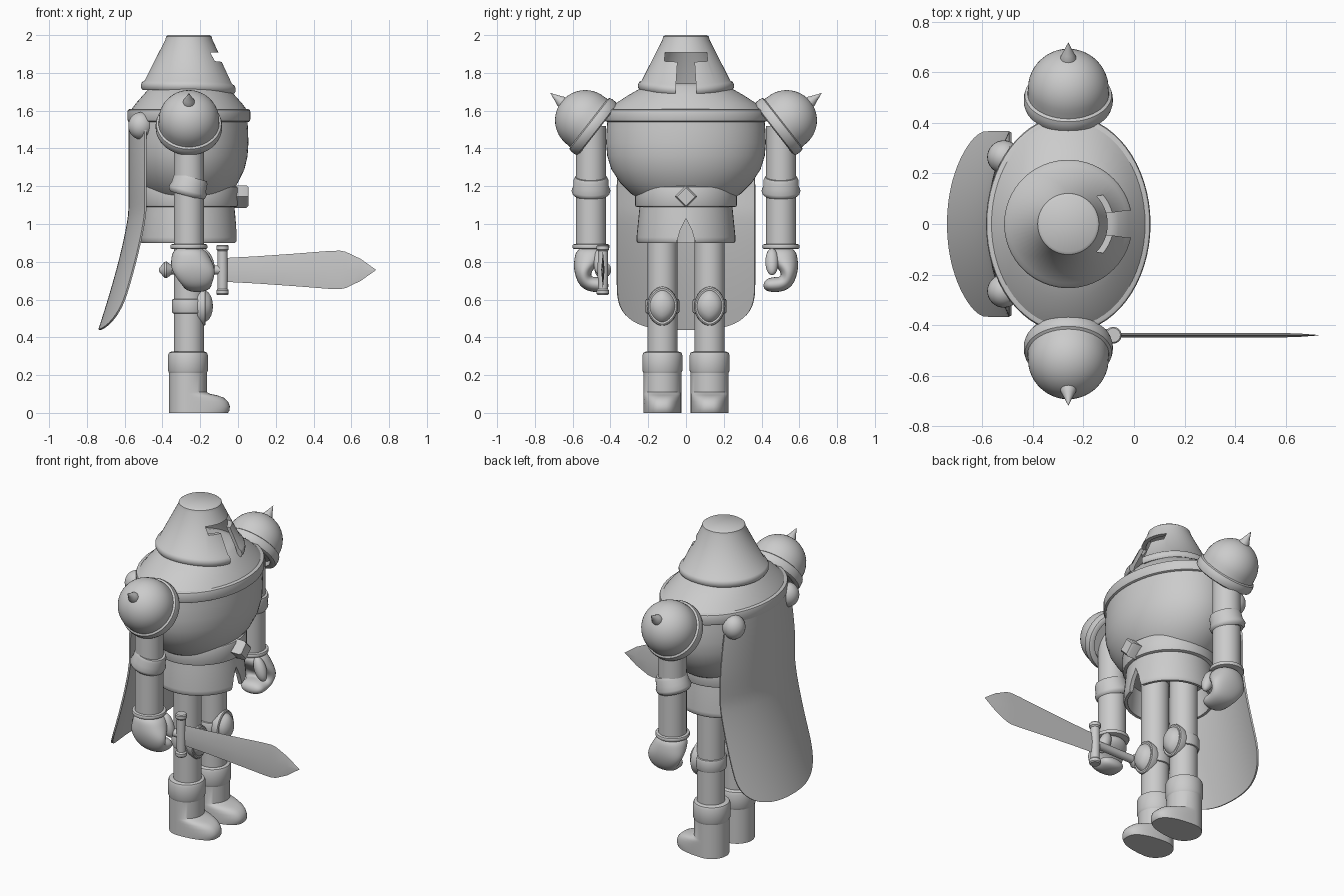
import bpy, bmesh
from math import sin, cos, pi, radians, copysign
from mathutils import Vector, Matrix

if "Cube" in bpy.data.objects:
    bpy.data.objects.remove(bpy.data.objects["Cube"])

CX = -0.26  # body axis


def loft(name, rings, mat=None, subsurf=0, cutter=None, move=None):
    """Skin closed rings of points, cap both ends, apply modifiers, shade by angle."""
    bm = bmesh.new()
    vs = [[bm.verts.new(p) for p in r] for r in rings]
    n = len(vs[0])
    for a, b in zip(vs, vs[1:]):
        for i in range(n):
            bm.faces.new((a[i], a[(i + 1) % n], b[(i + 1) % n], b[i]))
    bm.faces.new(vs[0][::-1])
    bm.faces.new(vs[-1])
    bmesh.ops.recalc_face_normals(bm, faces=bm.faces)
    if mat:
        bm.transform(mat)
    if move:
        for v in bm.verts:
            v.co = move(v.co)
    return finish(name, bm, subsurf, cutter)


def finish(name, bm, subsurf=0, cutter=None, thick=0):
    me = bpy.data.meshes.new(name)
    bm.to_mesh(me)
    bm.free()
    ob = bpy.data.objects.new(name, me)
    bpy.context.collection.objects.link(ob)
    if subsurf:
        ob.modifiers.new("smooth", 'SUBSURF').levels = subsurf
    if thick:
        m = ob.modifiers.new("thick", 'SOLIDIFY')
        m.thickness, m.offset = thick, 0
    if cutter:
        m = ob.modifiers.new("cut", 'BOOLEAN')
        m.operation, m.solver, m.object = 'DIFFERENCE', 'EXACT', cutter
    if ob.modifiers:
        dg = bpy.context.evaluated_depsgraph_get()
        dg.update()
        new = bpy.data.meshes.new_from_object(ob.evaluated_get(dg))
        ob.modifiers.clear()
        ob.data = new
    ob.data.shade_smooth()
    ob.data.set_sharp_from_angle(angle=radians(38))
    if cutter:
        bpy.data.objects.remove(cutter)
    return ob


def lathe(name, prof, loc=(0, 0, 0), rot=None, sx=1, sy=1, seg=48, **kw):
    """Revolve (radius, height) points about z, then scale, rotate and move."""
    rings = [[(max(r, .001) * sx * cos(2 * pi * i / seg), max(r, .001) * sy * sin(2 * pi * i / seg), z)
              for i in range(seg)] for r, z in prof]
    m = Matrix.Translation(loc)
    if rot:
        m = m @ rot
    return loft(name, rings, m, **kw)


def prism(name, yz, x0, x1):
    ob = loft(name, [[(x, y, z) for y, z in yz] for x in (x0, x1)])
    ob.hide_render = True
    return ob


def band(r, z0, z1, b=.012):
    return [(r - b, z0), (r - b * .3, z0 + b * .3), (r, z0 + b), (r, z1 - b), (r - b * .3, z1 - b * .3), (r - b, z1)]


def ball(r, rz, n=14):
    return [(r * sin(pi * i / n), -rz * cos(pi * i / n)) for i in range(n + 1)]


# helmet: hollow flared bucket, front rim dips, T-shaped visor opening
half = [(.11, 1.908), (.115, 1.862), (.045, 1.858), (.062, 1.6)]
visor = prism("visor_cutter", half + [(-y, z) for y, z in half[::-1]], -.18, .15)
lathe("helmet", [(.11, 2), (.121, 1.992), (.125, 1.975), (.234, 1.76), (.248, 1.752), (.254, 1.738), (.254, 1.722),
                 (.246, 1.71), (.225, 1.71), (.215, 1.75), (.108, 1.955)], (CX, 0, 0), seg=64, cutter=visor,
      move=lambda c: c if c.z > 1.8 else c - Vector((0, 0, .022 * max(0, (c.x - CX) / .25) ** 2)))

# torso: barrel chest, collar flange, sloped shoulders
lathe("torso", [(.12, 1.08), (.22, 1.115), (.29, 1.16), (.35, 1.22), (.395, 1.29), (.417, 1.36), (.423, 1.43),
                (.42, 1.5), (.415, 1.56)], (CX, 0, 0), sx=.745, seg=64)
lathe("collar_flange", band(.43, 1.54, 1.608, .014), (CX, 0, 0), sx=.757, seg=64)
rings = []
for rx, ry, z in [(.31, .415, 1.6), (.28, .37, 1.64), (.24, .3, 1.685), (.2, .22, 1.73), (.17, .17, 1.745)]:
    rings.append([(CX + rx * cos(t * pi / 32), ry * sin(t * pi / 32), z) for t in range(64)])
loft("shoulder_slope", rings)

# waist: belt, buckle and open skirt with a front notch
lathe("belt", band(.27, 1.09, 1.2), (CX, 0, 0), sx=.96)
loft("buckle", [[(x, s * cos(i * pi / 2), 1.145 + s * sin(i * pi / 2)) for i in range(4)]
                for x, s in ((-.03, .06), (.045, .06), (.056, .048))])
notch = prism("notch_cutter", [(0, 1.03), (.03, .97), (.065, .85), (-.065, .85), (-.03, .97)], -.2, .15)
lathe("skirt", [(.245, 1.1), (.25, 1.05), (.262, .93), (.262, .91), (.255, .9), (.238, .9), (.225, 1.06)],
      (CX, 0, 0), sx=.98, cutter=notch)


def lemon(x, k, y):
    return [(x, y + .083 * k * cos(t) * (.75 + .25 * abs(cos(t))), .565 + .105 * k * sin(t))
            for t in [2 * pi * i / 40 for i in range(40)]]


def boot_ring(z, toe, y):
    out = []
    for i in range(48):
        c, s = cos(2 * pi * i / 48), sin(2 * pi * i / 48)
        flat = .75 if c > 0 and toe > .11 else 1
        out.append((CX - .005 + c * (toe if c > 0 else .1), y + .1 * copysign(abs(s) ** flat, s), z))
    return out


for s, side in ((-1, "right"), (1, "left")):
    # leg, knee and boot
    y = s * .125
    lathe(side + "_leg", [(.08, .2), (.08, 1.08)], (CX, y, 0))
    lathe(side + "_knee_band", band(.09, .525, .605), (CX, y, 0))
    loft(side + "_knee_guard", [lemon(x, k, y) for x, k in (
        (-.215, .95), (-.185, 1), (-.175, .97), (-.171, .9), (-.173, .8), (-.155, .68), (-.142, .48),
        (-.135, .25), (-.133, .05))])
    lathe(side + "_boot_cuff", band(.106, .205, .325, .02), (CX - .005, y, 0))
    loft(side + "_boot", [boot_ring(z, t, y) for z, t in (
        (0, .212), (.012, .22), (.035, .222), (.06, .212), (.08, .19), (.093, .155), (.1, .12), (.11, .1), (.22, .1))])

    # arm with elbow band and wrist ring
    y = s * .503
    lathe(side + "_arm", [(.08, .87), (.08, 1.52)], (CX, y, 0))
    lathe(side + "_elbow_band", [(.086, -.052), (.098, -.042), (.103, -.025), (.094, .0), (.092, .035), (.084, .05)],
          (CX, y, 1.2), Matrix.Rotation(.26, 4, 'Y'))
    lathe(side + "_wrist_ring", band(.098, .868, .893, .008), (CX, y, 0))

    # curled hand, palm outside and fingers turned inward
    rings = []
    for o, n, xc, h in [((.08, .885), (-.08, .885), -.26, .085), ((.1, .82), (-.085, .815), -.25, .115),
                        ((.1, .75), (0, .755), -.235, .13), ((.065, .655), (.0, .72), -.22, .09),
                        ((-.02, .63), (-.03, .725), -.215, .08), ((-.1, .645), (-.09, .71), -.215, .08)]:
        rings.append([(xc + e * h, s * (.5 + p[0]), p[1]) for p, e in ((o, -1), (o, 1), (n, 1), (n, -1))])
    loft(side + "_hand", rings, subsurf=3)
    lathe(side + "_thumb", ball(.035, .075), (-.165, s * .455, .8), Matrix.Rotation(-.35, 4, 'Y'), seg=24)

    # domed shoulder guard: rim, dome and spike along a tilted axis
    axis = Vector((0, s * cos(radians(38)), sin(radians(38))))
    rot = axis.to_track_quat('Z', 'Y').to_matrix().to_4x4()
    dome = [(.16 * cos(a), .055 + .16 * sin(a)) for a in [i * pi / 24 for i in range(12)]]
    lathe(side + "_shoulder_guard",
          [(.13, -.005), (.14, -.028), (.162, -.03), (.172, -.024), (.176, -.01), (.176, .012), (.172, .026), (.161, .032)]
          + dome, (CX, s * .49, 1.515), rot)
    lathe(side + "_shoulder_spike", [(.032, .2), (.03, .218), (.022, .235), (.012, .26), (0, .288)],
          (CX, s * .49, 1.515), rot, seg=24)

    # cape fastening knob
    lathe(side + "_cape_knob", ball(.066, .072), (-.515, s * .265, 1.52), seg=32)

# cape: curved sheet flaring backwards with rounded lower corners
bm = bmesh.new()
NU, NV = 32, 28
grid = []
for j in range(NV + 1):
    row = []
    for i in range(NU + 1):
        u = sin((2 * i / NU - 1) * pi / 2)
        zb = .44 + .25 * (1 - max(0, 1 - abs(u) ** 3) ** (1 / 3))
        z = 1.57 + (zb - 1.57) * j / NV
        w = .365 - .06 * max(0, min(1, (z - 1.2) / .37)) ** 1.5
        t = max(0, (1.07 - z) / .63)
        row.append(bm.verts.new((-.575 + .085 * u * u - .16 * t ** 1.3, w * u, z)))
    grid.append(row)
for a, b in zip(grid, grid[1:]):
    for i in range(NU):
        bm.faces.new((a[i], a[i + 1], b[i + 1], b[i]))
bmesh.ops.recalc_face_normals(bm, faces=bm.faces)
finish("cape", bm, thick=.01)

# sword: ridged blade, cross guard, grip and pommel
SY, SZ = -.44, .757
loft("sword_blade", [[(x, SY, SZ + h), (x, SY + d, SZ), (x, SY, SZ - h), (x, SY - d, SZ)] for x, h, d in (
    (-.09, .062, .009), (.1, .072, .009), (.3, .086, .009), (.48, .1, .009), (.54, .102, .009), (.57, .096, .009),
    (.65, .058, .007), (.73, .001, .001))])
lathe("sword_guard", [(.028, -.132), (.033, -.126), (.033, -.108), (.026, -.1), (.028, 0), (.026, .1), (.033, .108),
                      (.033, .126), (.028, .132)], (-.082, SY, SZ), seg=32)
along = Matrix.Rotation(pi / 2, 4, 'Y')
lathe("sword_grip", [(.024, -.36), (.024, -.08)], (0, SY, SZ), along, seg=24)
lathe("sword_pommel", [(.008, -.418), (.042, -.39), (.044, -.378), (.02, -.345)], (0, SY, SZ), along, seg=24)
